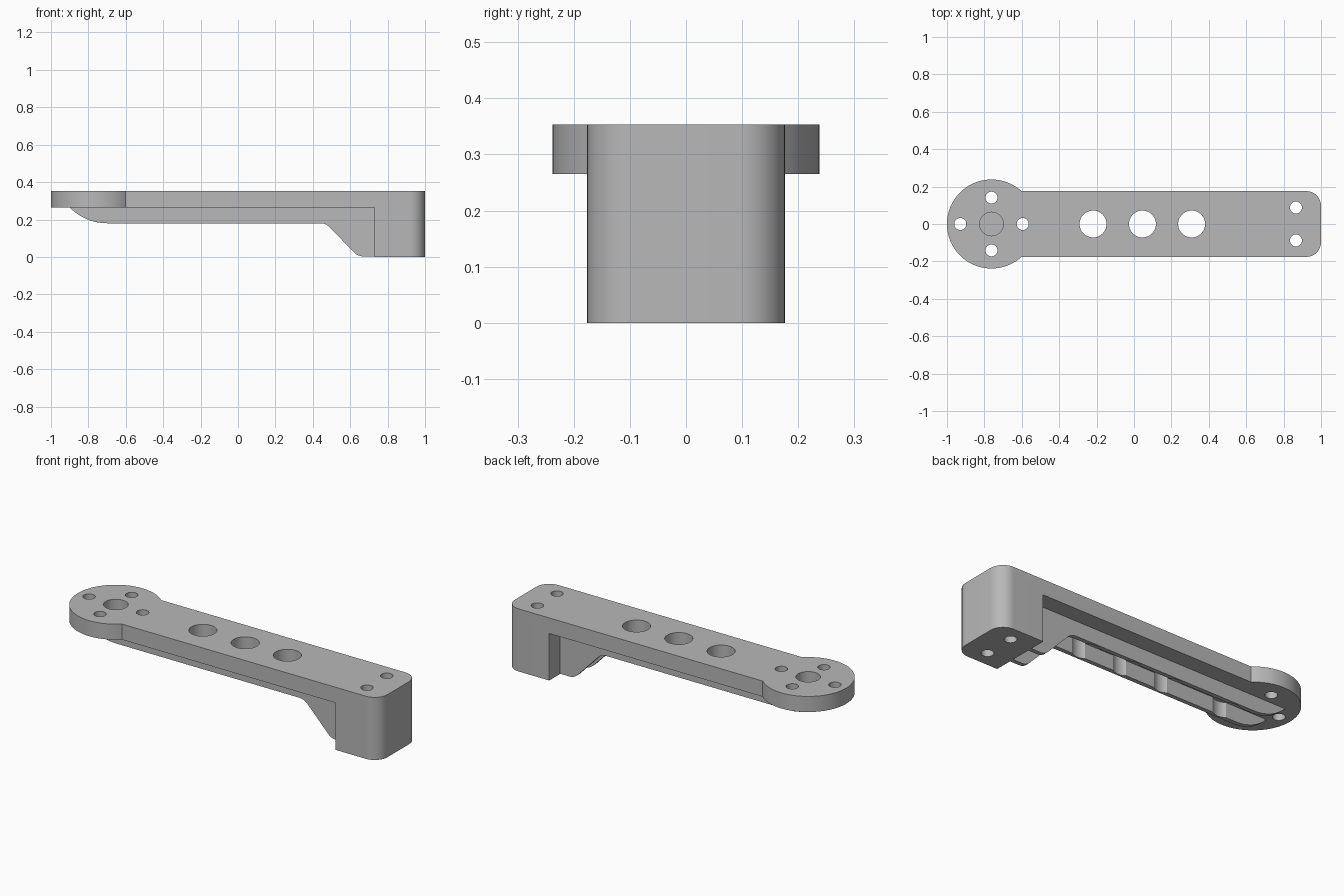
import bpy, bmesh
from math import cos, sin, pi, radians, acos, asin

if "Cube" in bpy.data.objects:
    bpy.data.objects.remove(bpy.data.objects["Cube"])

TOP, PLATE_Z = 0.353, 0.265          # top and underside of the plate
HALF_W, DISC_X, DISC_R = 0.176, -0.762, 0.238
BLOCK_X, CORNER = 0.73, 0.08

grey = bpy.data.materials.new("light_grey")
grey.use_nodes = True
colour = (0.48, 0.48, 0.48, 1)
grey.diffuse_color = colour
grey.node_tree.nodes["Principled BSDF"].inputs["Base Color"].default_value = colour


def arc(cx, cy, r, start, end, n):
    return [(cx + r * cos(start + (end - start) * i / n),
             cy + r * sin(start + (end - start) * i / n)) for i in range(n + 1)]


def prism(name, points, low, high, sideways=False):
    """Extrude a 2D outline along z, or along y when sideways."""
    bm = bmesh.new()
    place = (lambda p: (p[0], low, p[1])) if sideways else (lambda p: (p[0], p[1], low))
    face = bm.faces.new([bm.verts.new(place(p)) for p in points])
    new = bmesh.ops.extrude_face_region(bm, geom=[face])["geom"]
    shift = (0, high - low, 0) if sideways else (0, 0, high - low)
    bmesh.ops.translate(bm, vec=shift, verts=[g for g in new if isinstance(g, bmesh.types.BMVert)])
    bmesh.ops.recalc_face_normals(bm, faces=bm.faces)
    mesh = bpy.data.meshes.new(name)
    bm.to_mesh(mesh)
    bm.free()
    mesh.materials.append(grey)
    obj = bpy.data.objects.new(name, mesh)
    bpy.context.collection.objects.link(obj)
    return obj


def combine(obj, other, operation):
    mod = obj.modifiers.new("combine", "BOOLEAN")
    mod.operation, mod.solver, mod.object = operation, "EXACT", other
    bpy.context.view_layer.objects.active = obj
    bpy.ops.object.modifier_apply(modifier=mod.name)
    bpy.data.objects.remove(other)


def box(name, x0, x1, half_y, z0, z1):
    return prism(name, [(x0, -half_y), (x1, -half_y), (x1, half_y), (x0, half_y)], z0, z1)


def drill(obj, x, y, r, low=-0.2, high=0.6):
    combine(obj, prism("drill", arc(x, y, r, 0, 2 * pi, 48)[:-1], low, high), "DIFFERENCE")


# Plan outline: round disc, straight arm, rounded end; then cut away below the plate
neck = asin(HALF_W / DISC_R)
outline = (arc(DISC_X, 0, DISC_R, neck, 2 * pi - neck, 72)
           + arc(1 - CORNER, CORNER - HALF_W, CORNER, -pi / 2, 0, 16)
           + arc(1 - CORNER, HALF_W - CORNER, CORNER, 0, pi / 2, 16))
body = prism("mounting_arm", outline, 0, TOP)
combine(body, box("underside_cut", -2, BLOCK_X, 1, -1, PLATE_Z), "DIFFERENCE")

# Stiffening ribs: side profile with a curved tip and a rounded slope to the block
RIB_Z, TIP_R, BEND = 0.18, 0.278, 0.07
sweep = acos((TIP_R - PLATE_Z + RIB_Z) / TIP_R)
rib = ([(BLOCK_X + 0.03, PLATE_Z + 0.03), (-0.9, PLATE_Z + 0.03)]
       + arc(-0.7, RIB_Z + TIP_R, TIP_R, -pi / 2 - sweep, -pi / 2, 20)
       + arc(0.44, RIB_Z - BEND, BEND, pi / 2, radians(45), 8)
       + arc(0.67, 0.003 + BEND, BEND, radians(225), radians(270), 8)
       + [(BLOCK_X + 0.03, 0.003)])
ribs = prism("ribs", rib, -0.082, 0.082, sideways=True)
combine(ribs, box("slot", -2, 2, 0.058, -1, 1), "DIFFERENCE")

# Screw head clearance in the ribs only
SCREW_X, SCREW_Y, SCREW_R = 0.167, 0.141, 0.032
for side in (-1, 1):
    drill(ribs, DISC_X + side * SCREW_X, 0, 0.072, -0.2, PLATE_Z)
combine(body, ribs, "UNION")

# Lightening holes along the arm
for x in (-0.219, 0.045, 0.308):
    drill(body, x, 0, 0.072)

# Hub hole in the plate only, plus disc and block screw holes
drill(body, DISC_X, 0, 0.063, PLATE_Z + 0.0005)
for side in (-1, 1):
    drill(body, DISC_X + side * SCREW_X, 0, SCREW_R)
    drill(body, DISC_X, side * SCREW_Y, SCREW_R)
    drill(body, 0.866, side * 0.088, SCREW_R)

# Smooth curved walls, keep the edges sharp
bpy.ops.object.select_all(action="DESELECT")
body.select_set(True)
bpy.context.view_layer.objects.active = body
bpy.ops.object.shade_smooth_by_angle(angle=radians(30))
